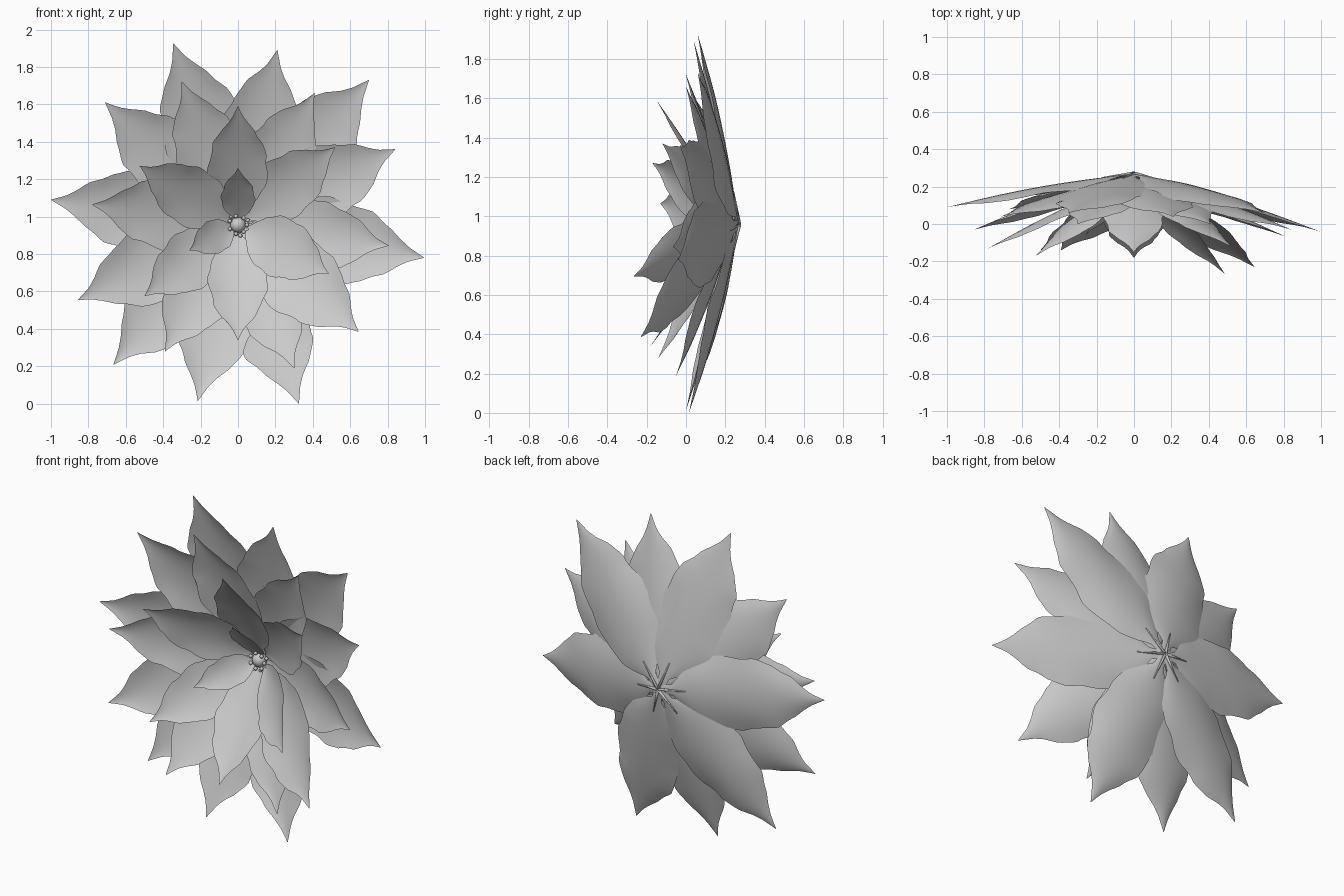
import bpy, bmesh, math, random
from mathutils import Vector

if "Cube" in bpy.data.objects:
    bpy.data.objects.remove(bpy.data.objects["Cube"])

random.seed(4)
CENTRE_Z = 0.958

# Leaf tips (x, y, z) for each ring, from back to front
BACK = [(-.345, .06, 1.925), (.70, .06, 1.73), (.995, -.04, .78), (.325, .015, 0),
        (-.665, .08, .21), (-1.0, .09, 1.09)]
OUTER = [(.21, .04, 1.89), (.84, -.03, 1.36), (.645, -.23, .385), (-.215, 0, .015),
         (-.855, -.03, .555), (-.71, .04, 1.61)]
MIDDLE = [(-.30, 0, 1.72), (.41, 0, 1.66), (.52, -.12, 1.37), (.805, -.065, .845),
          (.30, -.05, .19), (-.39, -.14, .28), (-.50, -.14, .575), (-.78, -.13, 1.065)]
INNER = [(0, -.15, 1.59), (-.525, -.17, 1.27), (.485, -.265, .695), (0, -.18, .34)]
SMALL = [(-.26, -.06, .82), (0, -.06, 1.26)]

# Half-width outline: (position along leaf, fraction of greatest half-width)
OUTLINE = [(0, .04), (.09, .09), (.14, .32), (.22, .65), (.34, .92), (.47, 1), (.58, .95),
           (.66, .85), (.70, .82), (.75, .68), (.81, .54), (.86, .34), (.91, .18), (.96, .08), (1, .005)]


def half_width(t, full):
    for (a, u), (b, v) in zip(OUTLINE, OUTLINE[1:]):
        if t <= b:
            w = u + (v - u) * (t - a) / (b - a)
            return w ** .75 if full and t < .47 else w
    return 0.005


def finish(name, bm):
    me = bpy.data.meshes.new(name)
    bm.to_mesh(me)
    bm.free()
    for p in me.polygons:
        p.use_smooth = True
    ob = bpy.data.objects.new(name, me)
    bpy.context.collection.objects.link(ob)


def leaf(name, tip, base_y, full):
    base = Vector((0, base_y, CENTRE_Z))
    axis = Vector(tip) - base
    length = axis.length
    d = axis.normalized()
    front = Vector((0, -1, 0))
    n = (front - d * front.dot(d)).normalized()
    side = d.cross(n)
    phase = random.uniform(0, 6.28)
    arch = .02 * length
    bm = bmesh.new()
    rows, cols = 36, 8
    grid = []
    for i in range(rows + 1):
        t = i / rows
        row = []
        for j in range(cols + 1):
            s = j / cols * 2 - 1
            # slightly irregular margin, cupped blade, gentle backward arch
            ripple = 1 + .04 * math.sin(26 * t + phase + (2 if s > 0 else 0)) * s * s * min(1, t * 2)
            hw = half_width(t, full)
            w = .215 * length * hw * ripple
            lift = .18 * w * s * s - arch * math.sin(math.pi * t)
            lift += .006 * length * s * s * math.sin(14 * t + phase + s) * hw
            row.append(bm.verts.new(base + axis * t + side * (w * s) + n * lift))
        grid.append(row)
    for i in range(rows):
        for j in range(cols):
            bm.faces.new((grid[i][j], grid[i][j + 1], grid[i + 1][j + 1], grid[i + 1][j]))
    finish(name, bm)


for ring, tips, y in (("back", BACK, .268), ("outer", OUTER, .252), ("middle", MIDDLE, .245),
                      ("inner", INNER, .24), ("small", SMALL, .235)):
    for i, tip in enumerate(tips):
        leaf(f"{ring}_leaf_{i + 1}", tip, y, ring == "back")


def ball(bm, centre, r, seg=12):
    g = bmesh.ops.create_uvsphere(bm, u_segments=seg, v_segments=seg // 2 + 2, radius=r)
    bmesh.ops.translate(bm, verts=g["verts"], vec=centre)


def rod(bm, p, q, r1, r2):
    v = q - p
    g = bmesh.ops.create_cone(bm, cap_ends=True, segments=6, radius1=r1, radius2=r2, depth=v.length)
    rot = Vector((0, 0, 1)).rotation_difference(v).to_matrix()
    bmesh.ops.rotate(bm, verts=g["verts"], matrix=rot, cent=(0, 0, 0))
    bmesh.ops.translate(bm, verts=g["verts"], vec=(p + q) / 2)


# Leaf stalks running along the midribs behind the back ring
bm = bmesh.new()
for tip in BACK:
    base = Vector((0, .272, CENTRE_Z))
    rod(bm, base, base.lerp(Vector(tip) + Vector((0, .04, 0)), .17), .009, .003)
finish("leaf_stalks", bm)

# Flower heart
bm = bmesh.new()
ball(bm, Vector((0, .21, CENTRE_Z - .003)), .042, 20)
finish("flower_heart", bm)

# Ring of stamens
bm = bmesh.new()
root = Vector((0, .235, CENTRE_Z - .003))
for k in range(14):
    a = k * math.tau / 14
    r = .058 if k % 2 else .048
    end = Vector((r * math.cos(a), .20 if k % 2 else .185, root.z + r * math.sin(a)))
    rod(bm, root, end, .005, .004)
    ball(bm, end, .011, 8)
finish("stamens", bm)

# Short stem joint behind the leaves
bm = bmesh.new()
rod(bm, Vector((0, .273, CENTRE_Z)), Vector((0, .22, CENTRE_Z)), .014, .02)
finish("stem_joint", bm)
